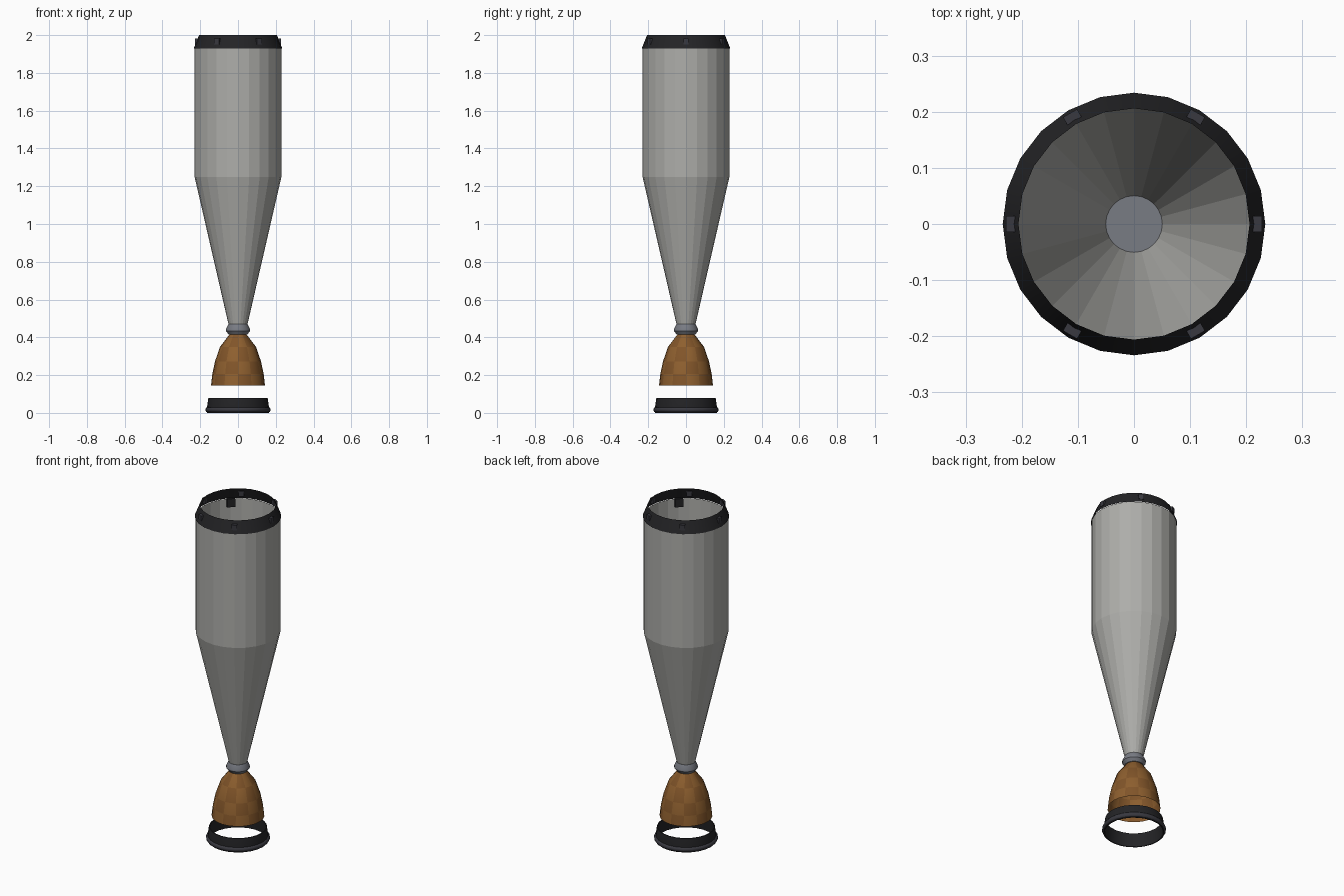
import bpy, bmesh
from math import cos, sin, pi, radians

if "Cube" in bpy.data.objects:
    bpy.data.objects.remove(bpy.data.objects["Cube"])

SIDES = 24


def material(name, rgb):
    m = bpy.data.materials.new(name)
    m.diffuse_color = (*rgb, 1)
    m.use_nodes = True
    m.node_tree.nodes["Principled BSDF"].inputs["Base Color"].default_value = m.diffuse_color
    return m


dark = material("dark", (0.017, 0.017, 0.019))
bolt_grey = material("bolt_grey", (0.04, 0.04, 0.05))
steel = material("steel", (0.19, 0.20, 0.23))
shell_grey = material("shell_grey", (0.42, 0.42, 0.40))
copper_a = material("copper_light", (0.27, 0.115, 0.028))
copper_b = material("copper_dark", (0.22, 0.09, 0.022))


def finish(name, bm, mats, angle=35):
    me = bpy.data.meshes.new(name)
    bm.to_mesh(me)
    bm.free()
    for m in mats:
        me.materials.append(m)
    ob = bpy.data.objects.new(name, me)
    bpy.context.collection.objects.link(ob)
    bpy.ops.object.select_all(action='DESELECT')
    ob.select_set(True)
    bpy.context.view_layer.objects.active = ob
    bpy.ops.object.shade_smooth_by_angle(angle=radians(angle))
    return ob


def lathe(name, profile, mats, loop=False, caps=False, checker=False, angle=35):
    """Revolve (radius, z) points, listed bottom to top on the outside."""
    bm = bmesh.new()
    rings = [[bm.verts.new((r * cos(2 * pi * i / SIDES), r * sin(2 * pi * i / SIDES), z))
              for i in range(SIDES)] for r, z in profile]
    n = len(rings)
    for k in range(n if loop else n - 1):
        a, b = rings[k], rings[(k + 1) % n]
        for i in range(SIDES):
            j = (i + 1) % SIDES
            f = bm.faces.new((a[i], a[j], b[j], b[i]))
            if checker:
                f.material_index = (i // 2 + k) % 2
    if caps:
        bm.faces.new(rings[0][::-1])
        bm.faces.new(rings[-1])
    return finish(name, bm, mats, angle)


def blocks(name, angles, radius, z, size, mat):
    """Small boxes set around the axis; size = radial, tangential, height."""
    bm = bmesh.new()
    for deg in angles:
        a = radians(deg)
        new = bmesh.ops.create_cube(bm, size=1)["verts"]
        for v in new:
            x, y, h = v.co.x * size[0] + radius, v.co.y * size[1], v.co.z * size[2]
            v.co = (x * cos(a) - y * sin(a), x * sin(a) + y * cos(a), z + h)
    return finish(name, bm, [mat])


# open tapered body shell
lathe("body_shell", [(0.05, 0.468), (0.23, 1.25), (0.23, 1.93)], [shell_grey], angle=10)

# dark tapered ring at the top, with bolts and hanging tabs
lathe("top_ring", [(0.234, 1.93), (0.206, 2.0)], [dark])
blocks("ring_bolts", range(0, 360, 60), 0.218, 1.966, (0.02, 0.029, 0.03), bolt_grey)
blocks("inner_tabs", range(45, 360, 90), 0.219, 1.91, (0.012, 0.045, 0.05), dark)

# throat collar
lathe("throat_collar", [(0.05, 0.415), (0.064, 0.434), (0.064, 0.443), (0.051, 0.47)],
      [steel], caps=True)

# checkered bell nozzle, open at the bottom
lathe("bell_nozzle", [(0.143, 0.145), (0.136, 0.205), (0.122, 0.272),
                      (0.095, 0.35), (0.043, 0.418)], [copper_a, copper_b], checker=True)

# separate base ring with a rounded lip
lathe("base_ring", [(0.164, 0.03), (0.157, 0.08), (0.152, 0.08), (0.158, 0.0), (0.164, 0.0)],
      [dark], loop=True)
lathe("base_lip", [(0.16, 0.003), (0.168, 0.004), (0.173, 0.013), (0.173, 0.02),
                   (0.168, 0.029), (0.16, 0.03)], [bolt_grey], loop=True, angle=60)
